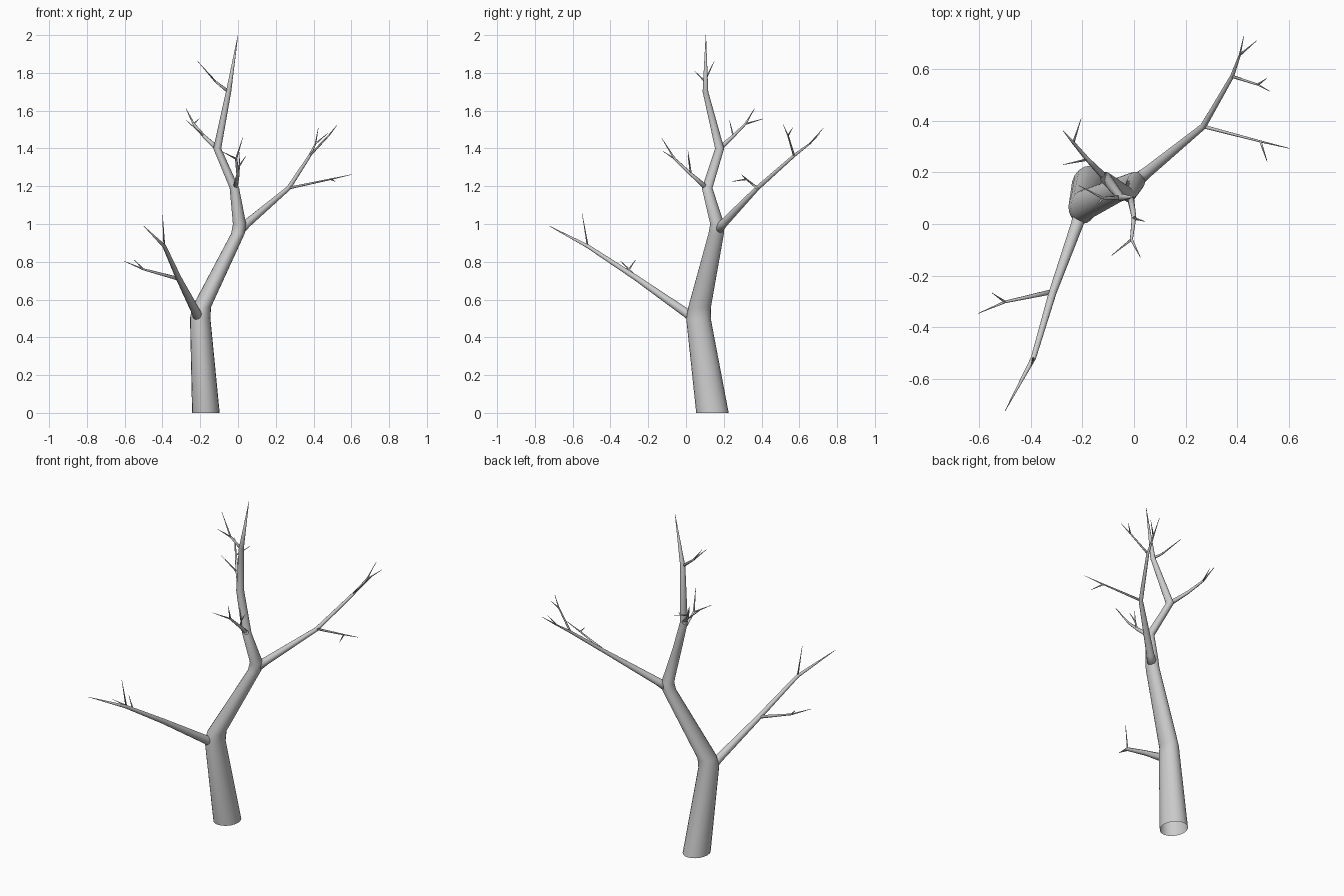
import bpy, bmesh, math
from mathutils import Vector


def finish(name, rings, cap):
    # skin consecutive rings into one smooth tube
    bm = bmesh.new()
    loops = [[bm.verts.new(p) for p in r] for r in rings]
    n = len(loops[0])
    for a, b in zip(loops, loops[1:]):
        for i in range(n):
            j = (i + 1) % n
            bm.faces.new((a[i], a[j], b[j], b[i]))
    if cap:
        bm.faces.new(loops[0][::-1])
    bm.faces.new(loops[-1])
    for f in bm.faces:
        f.smooth = True
    me = bpy.data.meshes.new(name)
    bm.to_mesh(me)
    bm.free()
    ob = bpy.data.objects.new(name, me)
    bpy.context.collection.objects.link(ob)
    return ob


def branch(name, pts, radii, sides=8):
    # tapered tube whose rings follow the path without twisting
    P = [Vector(p) for p in pts]
    t0 = (P[1] - P[0]).normalized()
    u = t0.orthogonal().normalized()
    rings = []
    for i, p in enumerate(P):
        a = P[max(i - 1, 0)]
        b = P[min(i + 1, len(P) - 1)]
        t = ((p - a).normalized() + (b - p).normalized()).normalized()
        u = t0.rotation_difference(t) @ u
        v = t.cross(u)
        t0 = t
        rings.append([p + radii[i] * (u * math.cos(k * math.tau / sides) + v * math.sin(k * math.tau / sides))
                      for k in range(sides)])
    return finish(name, rings, True)


# trunk: level oval rings (x, y, z, rx, ry), open at the base
trunk = [(-.17, .14, 0, .073, .086), (-.20, .066, .50, .054, .065), (-.193, .072, .56, .05, .06),
         (0, .16, .95, .036, .041), (.008, .165, 1.0, .035, .037), (-.019, .112, 1.19, .025, .028),
         (-.11, .178, 1.40, .021, .024), (-.05, .103, 1.70, .014, .015), (0, .105, 2, .001, .001)]
N = 20
finish("trunk", [[(x + rx * math.cos(k * math.tau / N), y + ry * math.sin(k * math.tau / N), z)
                  for k in range(N)] for x, y, z, rx, ry in trunk], False)

# main limbs
branch("lower_left_limb", [(-.205, .06, .485), (-.22, 0, .53), (-.315, -.265, .715), (-.39, -.52, .882), (-.5, -.725, .99)],
       [.028, .024, .015, .01, .001], 12)
branch("right_limb", [(.005, .165, .965), (.05, .2, 1.005), (.268, .378, 1.19), (.38, .572, 1.362), (.41, .655, 1.425), (.425, .727, 1.508)],
       [.028, .022, .012, .008, .004, .001], 12)
branch("middle_limb", [(-.015, .11, 1.19), (0, .025, 1.265), (-.01, -.06, 1.345), (.025, -.13, 1.457)],
       [.014, .009, .006, .001])
branch("upper_left_limb", [(-.11, .178, 1.4), (-.18, .25, 1.465), (-.235, .315, 1.53), (-.275, .362, 1.61)],
       [.014, .009, .006, .001])
branch("top_limb", [(-.05, .103, 1.7), (-.12, .10, 1.755), (-.215, .15, 1.863)], [.009, .005, .001])

# side shoots
branch("lower_left_shoot", [(-.315, -.262, .71), (-.5, -.302, .76), (-.605, -.347, .804)], [.01, .005, .001])
branch("right_front_shoot", [(.268, .378, 1.19), (.49, .32, 1.237), (.603, .293, 1.262)], [.007, .004, .001])
branch("right_outer_shoot", [(.38, .572, 1.362), (.48, .54, 1.468), (.525, .515, 1.525)], [.006, .004, .001])
branch("middle_shoot", [(0, .025, 1.265), (.008, .02, 1.31), (.005, .01, 1.39)], [.006, .004, .001])

# thin end twigs (start, end)
twigs = [((-.39, -.52, .882), (-.4, -.55, 1.055)), ((-.5, -.302, .76), (-.55, -.267, .81)),
         ((.49, .32, 1.237), (.516, .242, 1.225)), ((.48, .54, 1.468), (.515, .565, 1.51)),
         ((.41, .655, 1.425), (.475, .71, 1.48)), ((-.01, -.06, 1.345), (-.087, -.122, 1.385)),
         ((.008, .02, 1.31), (.042, .01, 1.36)), ((-.235, .315, 1.53), (-.205, .408, 1.557)),
         ((-.18, .25, 1.465), (-.275, .23, 1.55)), ((-.12, .1, 1.755), (-.17, .045, 1.81))]
for i, (a, b) in enumerate(twigs):
    branch("twig_%d" % i, [a, b], [.005, .001], 6)
